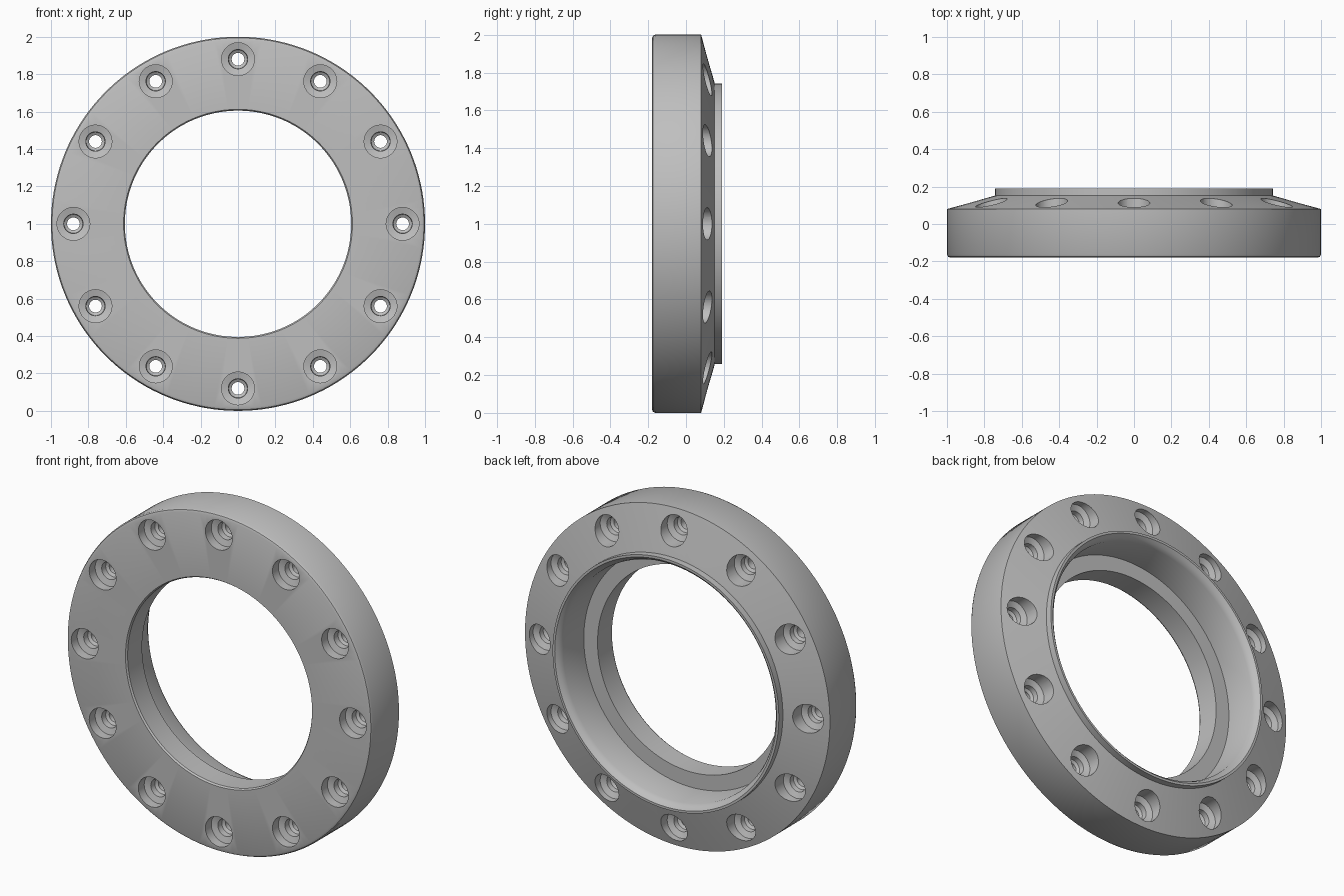
import bpy, bmesh, math
from mathutils import Matrix, Vector

default_cube = bpy.data.objects.get("Cube")
if default_cube:
    bpy.data.objects.remove(default_cube, do_unlink=True)

steel = bpy.data.materials.new("grey_metal")
steel.use_nodes = True
grey = (0.52, 0.52, 0.52, 1)
steel.diffuse_color = grey
steel.node_tree.nodes["Principled BSDF"].inputs["Base Color"].default_value = grey


def lathe(bm, profile, steps, centre):
    """Revolve a closed (y, radius) outline about a y-parallel axis."""
    rings = []
    for i in range(steps):
        spin = Matrix.Rotation(2 * math.pi * i / steps, 3, 'Y')
        rings.append([bm.verts.new(centre + spin @ Vector((0, y, r)))
                      for y, r in profile])
    n = len(profile)
    for i in range(steps):
        a, b = rings[i], rings[(i + 1) % steps]
        for j in range(n):
            k = (j + 1) % n
            bm.faces.new((a[j], a[k], b[k], b[j]))


def make_object(name, bm):
    bmesh.ops.remove_doubles(bm, verts=bm.verts, dist=1e-5)
    bmesh.ops.dissolve_degenerate(bm, edges=bm.edges, dist=1e-6)
    bmesh.ops.recalc_face_normals(bm, faces=bm.faces)
    mesh = bpy.data.meshes.new(name)
    bm.to_mesh(mesh)
    bm.free()
    mesh.materials.append(steel)
    obj = bpy.data.objects.new(name, mesh)
    bpy.context.collection.objects.link(obj)
    return obj


hub = Vector((0, 0, 1))

# Flange body: rounded front rim, sloped back, thin lip and stepped bore
body_profile = [
    (-0.17, 0.605), (-0.18, 0.612),
    (-0.18, 0.982), (-0.175, 0.994), (-0.163, 1.0),
    (0.08, 1.0), (0.15, 0.75), (0.152, 0.742),
    (0.19, 0.742), (0.19, 0.728), (0.175, 0.712),
    (0.15, 0.70), (-0.035, 0.695), (-0.035, 0.605),
]
bm = bmesh.new()
lathe(bm, body_profile, 144, hub)
flange = make_object("flange_ring", bm)

# Bolt holes: counterbored from both sides, with a narrow throat between
hole_profile = [
    (-0.3, 0), (-0.3, 0.088), (-0.125, 0.088), (-0.115, 0.052),
    (-0.08, 0.05), (-0.07, 0.034), (0.0, 0.034), (0.01, 0.05),
    (0.04, 0.052), (0.055, 0.085), (0.3, 0.085), (0.3, 0),
]
bm = bmesh.new()
for i in range(12):
    angle = i * math.pi / 6
    offset = Vector((math.sin(angle), 0, math.cos(angle))) * 0.88
    lathe(bm, hole_profile, 28, hub + offset)
cutter = make_object("bolt_hole_cutter", bm)
cutter.hide_render = True

cut = flange.modifiers.new("bolt_holes", 'BOOLEAN')
cut.operation = 'DIFFERENCE'
cut.solver = 'EXACT'
cut.object = cutter
bpy.ops.object.select_all(action='DESELECT')
flange.select_set(True)
bpy.context.view_layer.objects.active = flange
bpy.ops.object.modifier_apply(modifier=cut.name)
bpy.data.objects.remove(cutter, do_unlink=True)

# Smooth curved walls, keep machined edges crisp
bpy.ops.object.shade_smooth_by_angle(angle=math.radians(30))
